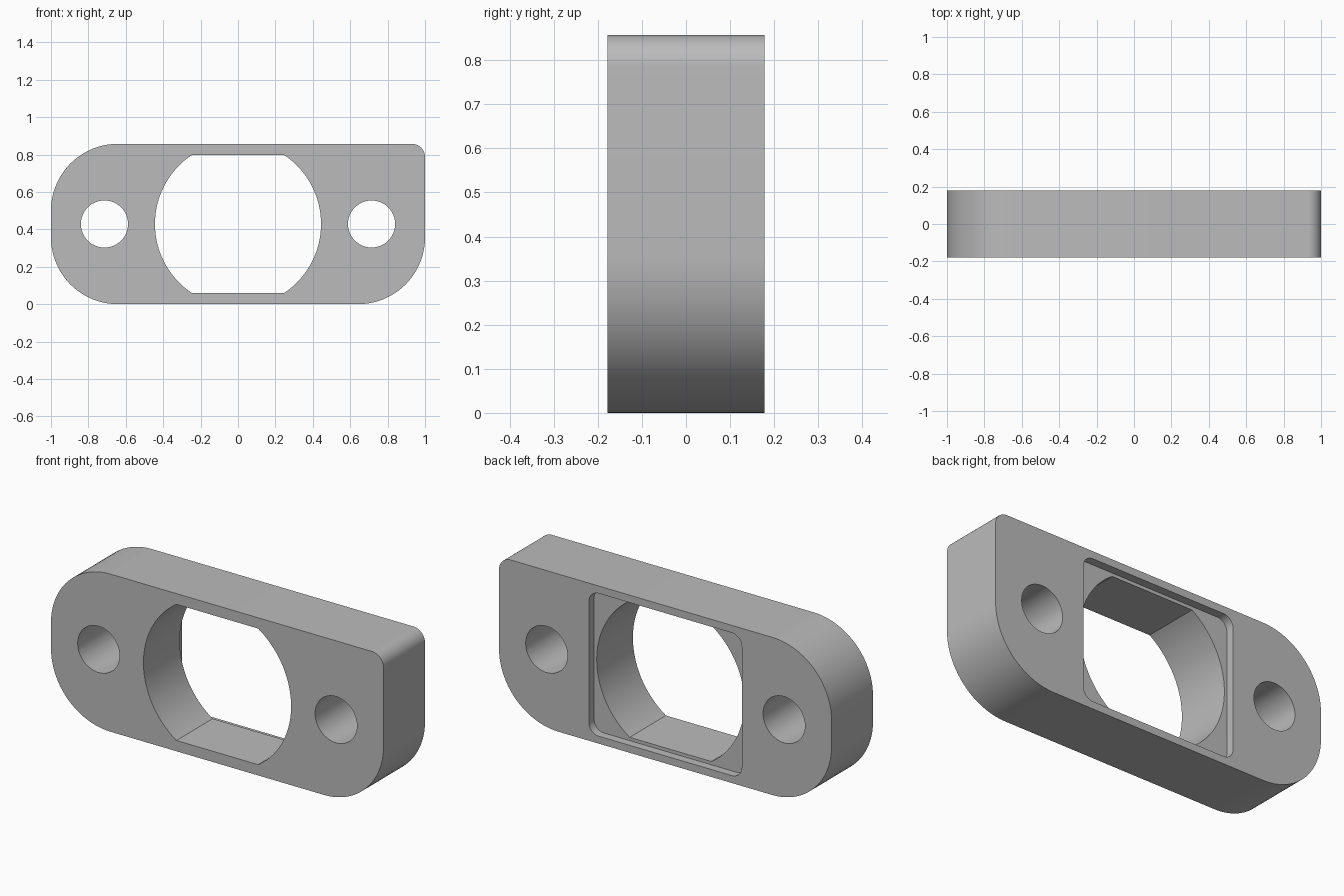
import bpy, bmesh
from math import sin, cos, pi, asin, radians

if "Cube" in bpy.data.objects:
    bpy.data.objects.remove(bpy.data.objects["Cube"])

MID, HALF_H, HALF_D = 0.4285, 0.4285, 0.178

grey = bpy.data.materials.new("plain grey")
grey.use_nodes = True
grey.diffuse_color = (0.5, 0.5, 0.5, 1)
grey.node_tree.nodes["Principled BSDF"].inputs["Base Color"].default_value = (0.5, 0.5, 0.5, 1)


def arc(cx, cz, r, start, end, steps):
    return [(cx + r * cos(start + (end - start) * i / steps),
             cz + r * sin(start + (end - start) * i / steps)) for i in range(steps + 1)]


def rounded_rect(w, h, radii, steps=20):
    """Outline with a radius per corner, from top +x counter-clockwise."""
    pts = []
    for i, (sx, sz) in enumerate([(1, 1), (-1, 1), (-1, -1), (1, -1)]):
        r = radii[i]
        pts += arc(sx * (w - r), MID + sz * (h - r), r, i * pi / 2, (i + 1) * pi / 2, steps)
    return pts


def prism(name, pts, y0, y1):
    bm = bmesh.new()
    face = bm.faces.new([bm.verts.new((x, y0, z)) for x, z in pts])
    ext = bmesh.ops.extrude_face_region(bm, geom=[face])
    moved = [v for v in ext["geom"] if isinstance(v, bmesh.types.BMVert)]
    bmesh.ops.translate(bm, verts=moved, vec=(0, y1 - y0, 0))
    bmesh.ops.recalc_face_normals(bm, faces=bm.faces)
    mesh = bpy.data.meshes.new(name)
    bm.to_mesh(mesh)
    bm.free()
    mesh.materials.append(grey)
    obj = bpy.data.objects.new(name, mesh)
    bpy.context.collection.objects.link(obj)
    return obj


# Plate body: three large corners, one small
plate = prism("mounting_plate", rounded_rect(1, HALF_H, [0.07, 0.357, 0.357, 0.357]),
              -HALF_D, HALF_D)

# Central opening: a circle with flat top and bottom
R, FLAT = 0.444, 0.37
a = asin(FLAT / R)
opening = arc(0, MID, R, -a, a, 40) + arc(0, MID, R, pi - a, pi + a, 40)
cutters = [prism("opening_cutter", opening, -0.5, 0.5)]

# Shallow rounded recess in the back
cutters.append(prism("recess_cutter", rounded_rect(0.46, 0.388, [0.06] * 4, 10),
                     HALF_D - 0.045, 0.5))

# Screw holes
for side, x in (("left", 0.714), ("right", -0.714)):
    cutters.append(prism(side + "_hole_cutter", arc(x, MID, 0.126, 0, 2 * pi, 48)[:-1], -0.5, 0.5))

bpy.ops.object.select_all(action="DESELECT")
plate.select_set(True)
bpy.context.view_layer.objects.active = plate
for cutter in cutters:
    mod = plate.modifiers.new(cutter.name, "BOOLEAN")
    mod.operation = "DIFFERENCE"
    mod.solver = "EXACT"
    mod.object = cutter
    bpy.ops.object.modifier_apply(modifier=mod.name)
for cutter in cutters:
    bpy.data.objects.remove(cutter)

bpy.ops.object.shade_smooth_by_angle(angle=radians(20))
